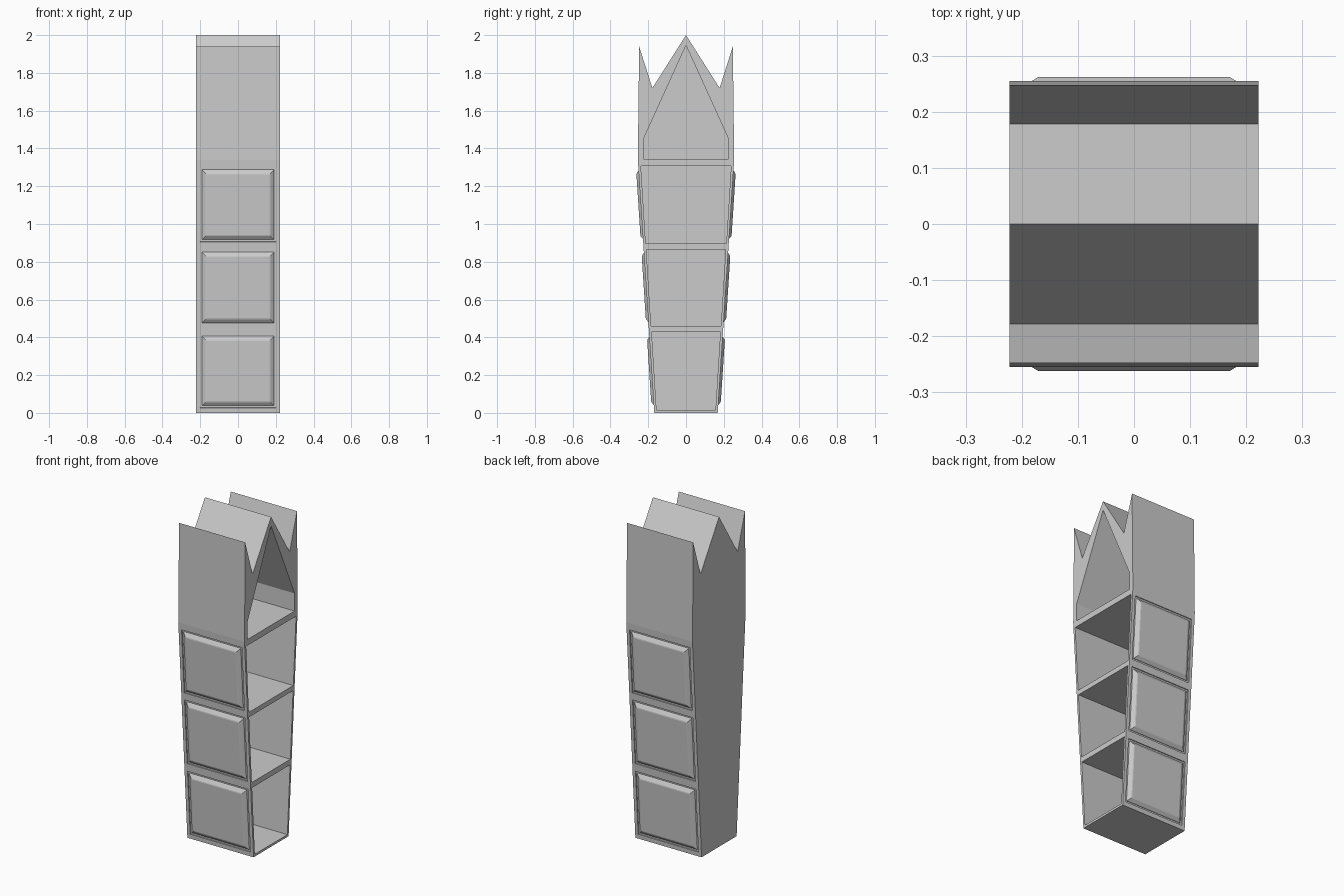
import bpy, bmesh
from mathutils import Vector

if "Cube" in bpy.data.objects:
    bpy.data.objects.remove(bpy.data.objects["Cube"])

HALF_X = 0.222
BASE_Y, WIDE_Y, WIDE_Z = 0.168, 0.255, 1.34
SLOPE = (WIDE_Y - BASE_Y) / WIDE_Z


def loft(bm, rings):
    """Skin a closed solid through rings of equal point count."""
    loops = [[bm.verts.new(p) for p in r] for r in rings]
    n = len(loops[0])
    faces = [bm.faces.new(loops[0][::-1]), bm.faces.new(loops[-1])]
    for a, b in zip(loops, loops[1:]):
        for i in range(n):
            j = (i + 1) % n
            faces.append(bm.faces.new((a[i], a[j], b[j], b[i])))


def prism(bm, profile, x0, x1):
    """Extrude a (y, z) profile along x."""
    loft(bm, [[(x, y, z) for y, z in profile] for x in (x0, x1)])


def finish(bm, name):
    bmesh.ops.recalc_face_normals(bm, faces=bm.faces[:])
    me = bpy.data.meshes.new(name)
    bm.to_mesh(me)
    bm.free()
    ob = bpy.data.objects.new(name, me)
    bpy.context.collection.objects.link(ob)
    return ob


def wall_y(z):
    return BASE_Y + SLOPE * z


def wall_ring(side, hx, z0, z1, d):
    """Rectangle on the leaning wall, offset d along its normal."""
    n = Vector((0, side, -SLOPE)).normalized() * d
    return [Vector((x, side * wall_y(z), z)) + n
            for x, z in ((-hx, z0), (hx, z0), (hx, z1), (-hx, z1))]


# tapered case with a gabled, notched top
half = [(BASE_Y, 0), (WIDE_Y, WIDE_Z), (0.248, 1.94), (0.178, 1.72)]
outline = half + [(0, 2.0)] + [(-y, z) for y, z in reversed(half)]
bm = bmesh.new()
prism(bm, outline, -HALF_X, HALF_X)
case = finish(bm, "cabinet_case")

# cutter: three shelf bays, gable bay and panel recesses
panels = [(0.027, 0.418), (0.466, 0.862), (0.906, 1.298)]
bm = bmesh.new()
for z0, z1 in ((0.014, 0.427), (0.46, 0.866), (0.896, 1.306)):
    a, b = wall_y(z0) - 0.013, wall_y(z1) - 0.014
    prism(bm, [(-a, z0), (a, z0), (b, z1), (-b, z1)], -0.205, 0.3)
prism(bm, [(-0.225, 1.343), (0.225, 1.343), (0.225, 1.45),
           (0, 1.945), (-0.225, 1.45)], -0.205, 0.3)
for side in (-1, 1):
    for z0, z1 in panels:
        loft(bm, [wall_ring(side, 0.202, z0, z1, d) for d in (-0.006, 0.03)])
cutter = finish(bm, "case_cutter")
cutter.hide_render = True

mod = case.modifiers.new("openings", 'BOOLEAN')
mod.operation = 'DIFFERENCE'
mod.solver = 'EXACT'
mod.object = cutter
bpy.context.view_layer.objects.active = case
bpy.ops.object.modifier_apply(modifier=mod.name)
bpy.data.objects.remove(cutter)

# raised panels on front and back
for side, label in ((-1, "front"), (1, "back")):
    for i, (z0, z1) in enumerate(panels):
        bm = bmesh.new()
        loft(bm, [wall_ring(side, 0.202 - t, z0 + t, z1 - t, d)
                  for t, d in ((0.010, -0.007), (0.013, -0.001),
                               (0.030, 0.011), (0.036, 0.0125))])
        finish(bm, f"{label}_panel_{i + 1}")
